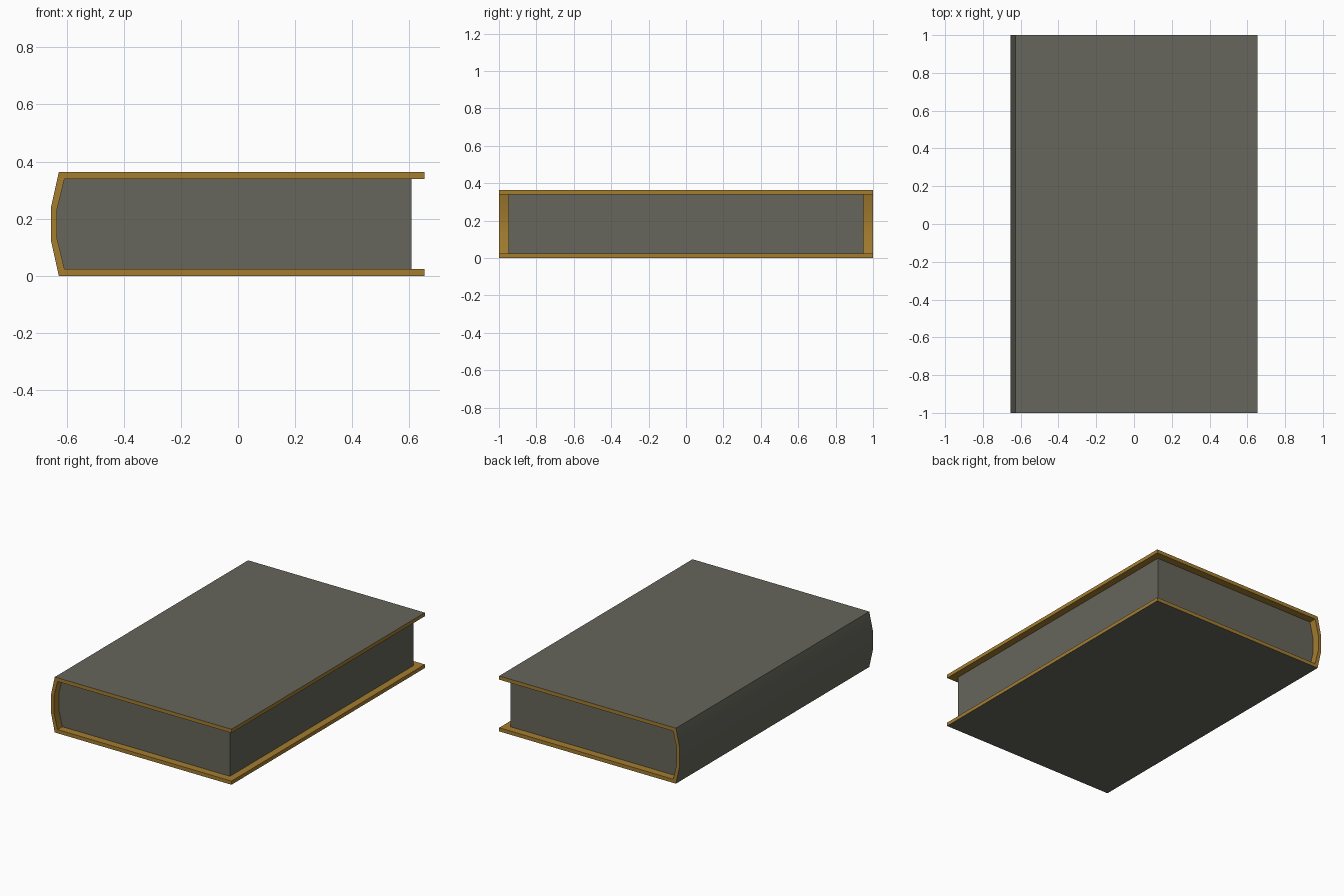
import bpy, bmesh

if "Cube" in bpy.data.objects:
    bpy.data.objects.remove(bpy.data.objects["Cube"])

def material(name, rgb):
    m = bpy.data.materials.new(name)
    m.diffuse_color = (*rgb, 1)
    m.use_nodes = True
    m.node_tree.nodes["Principled BSDF"].inputs["Base Color"].default_value = m.diffuse_color
    return m

grey = material("warm grey", (0.133, 0.133, 0.106))
gold = material("old gold", (0.367, 0.205, 0.030))

H = 0.363   # total height
T = 0.024   # board thickness

def mirrored(points):
    """Lower half of a profile plus its mirror image about mid height."""
    return points + [(x, H - z) for x, z in reversed(points)]

outer = mirrored([(0.653, 0), (-0.627, 0), (-0.654, 0.121)])
inner = mirrored([(0.653, T), (-0.607, T), (-0.633, 0.130)])
pages = mirrored([(0.607, T), (-0.607, T), (-0.633, 0.130)])

def finish(name, bm, mats):
    bmesh.ops.recalc_face_normals(bm, faces=bm.faces)
    me = bpy.data.meshes.new(name)
    bm.to_mesh(me)
    bm.free()
    for m in mats:
        me.materials.append(m)
    ob = bpy.data.objects.new(name, me)
    bpy.context.collection.objects.link(ob)
    bpy.ops.object.select_all(action='DESELECT')
    ob.select_set(True)
    bpy.context.view_layer.objects.active = ob
    bpy.ops.object.shade_smooth_by_angle(angle=0.6)
    return ob

def row(bm, points, y):
    return [bm.verts.new((x, y, z)) for x, z in points]

# Cover: wrapped boards and spine, grey outside, gold inside and on the edges
bm = bmesh.new()
of, ob_ = row(bm, outer, -1), row(bm, outer, 1)
inf, inb = row(bm, inner, -1), row(bm, inner, 1)
for i in range(len(outer) - 1):
    j = i + 1
    bm.faces.new((of[i], of[j], ob_[j], ob_[i])).material_index = 0
    for quad in ((inf[i], inf[j], inb[j], inb[i]),
                 (of[i], of[j], inf[j], inf[i]),
                 (ob_[i], ob_[j], inb[j], inb[i])):
        bm.faces.new(quad).material_index = 1
for k in (0, -1):
    bm.faces.new((of[k], ob_[k], inb[k], inf[k])).material_index = 1
finish("cover", bm, (grey, gold))

# Page block: fills the cover, set back from its three open edges
bm = bmesh.new()
front, back = row(bm, pages, -0.95), row(bm, pages, 0.95)
bm.faces.new(front)
bm.faces.new(back)
n = len(pages)
for i in range(n):
    j = (i + 1) % n
    bm.faces.new((front[i], front[j], back[j], back[i]))
finish("page_block", bm, (grey,))
